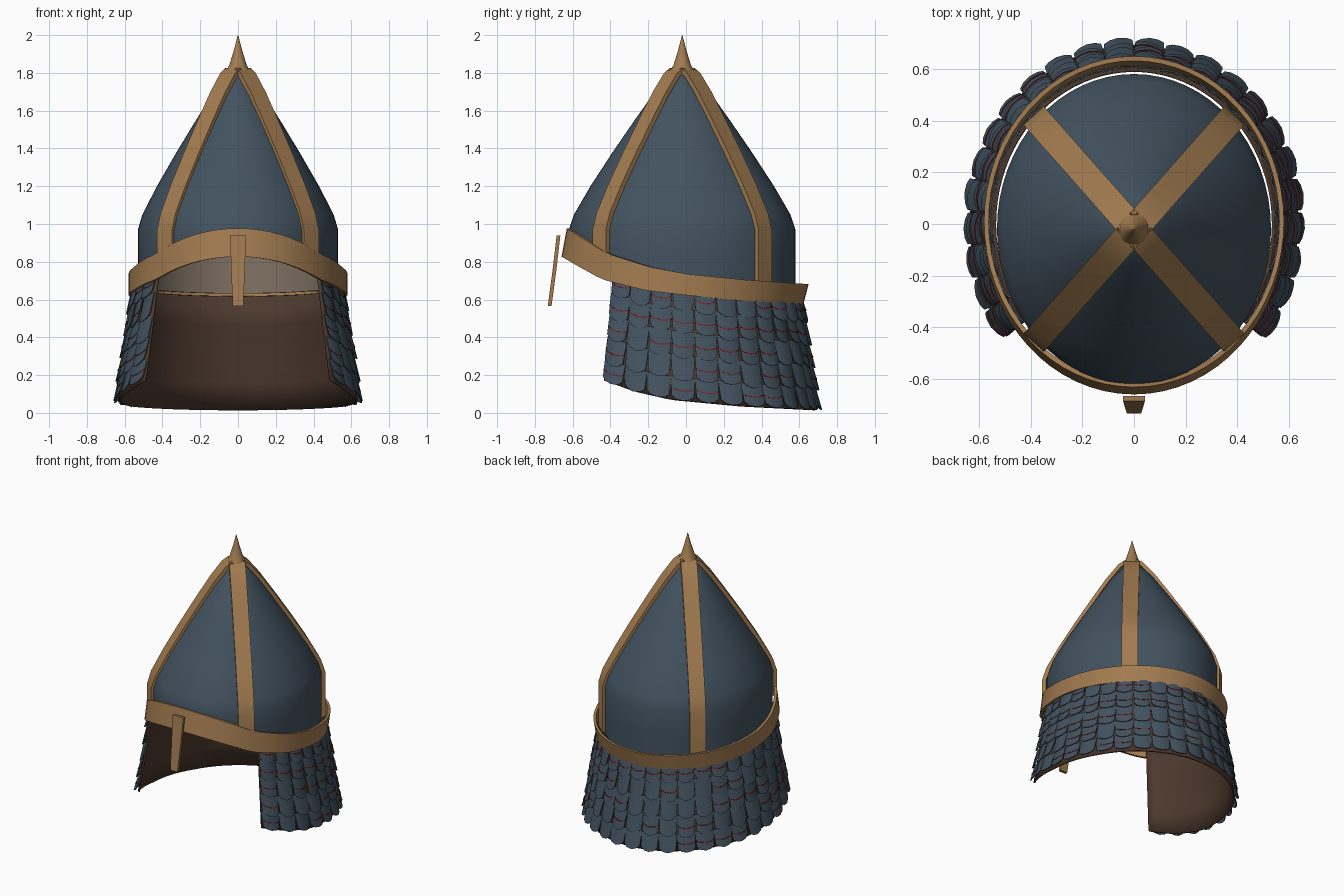
import bpy, bmesh, math, random
from mathutils import Vector

if "Cube" in bpy.data.objects:
    bpy.data.objects.remove(bpy.data.objects["Cube"])

random.seed(4)


def material(name, rgb):
    m = bpy.data.materials.new(name)
    m.diffuse_color = (*rgb, 1)
    m.use_nodes = True
    m.node_tree.nodes["Principled BSDF"].inputs["Base Color"].default_value = m.diffuse_color
    return m


STEEL = material("blue_steel", (0.055, 0.085, 0.115))
BRASS = material("aged_brass", (0.36, 0.2, 0.08))
LEATHER = material("dark_leather", (0.075, 0.042, 0.027))
LINING = material("pale_lining", (0.22, 0.17, 0.13))
CORD = material("red_cord", (0.22, 0.01, 0.012))


def finish(name, bm, mat, angle=35, thickness=0):
    bmesh.ops.recalc_face_normals(bm, faces=bm.faces)
    me = bpy.data.meshes.new(name)
    bm.to_mesh(me)
    bm.free()
    ob = bpy.data.objects.new(name, me)
    bpy.context.collection.objects.link(ob)
    me.materials.append(mat)
    bpy.ops.object.select_all(action='DESELECT')
    ob.select_set(True)
    bpy.context.view_layer.objects.active = ob
    bpy.ops.object.shade_smooth_by_angle(angle=math.radians(angle))
    if thickness:
        mod = ob.modifiers.new("thickness", 'SOLIDIFY')
        mod.thickness = thickness
        mod.offset = -1
    return ob


def grid(bm, rows, closed=False):
    """Skin a list of equally long point rows."""
    vs = [[bm.verts.new(p) for p in row] for row in rows]
    n = len(rows[0])
    for a, b in zip(vs, vs[1:]):
        for i in range(n if closed else n - 1):
            j = (i + 1) % n
            bm.faces.new((a[i], a[j], b[j], b[i]))
    return vs


def sweep(bm, rings, closed=False):
    """Skin four-cornered sections along a path."""
    vs = grid(bm, rings + ([rings[0]] if closed else []), True)
    if closed:
        bmesh.ops.remove_doubles(bm, verts=bm.verts[:], dist=1e-5)
    else:
        bm.faces.new(vs[0])
        bm.faces.new(vs[-1])


def interp(table, x):
    if x <= table[0][0]:
        return table[0][1]
    for (x0, y0), (x1, y1) in zip(table, table[1:]):
        if x <= x1:
            return y0 + (y1 - y0) * (x - x0) / (x1 - x0)
    return table[-1][1]


# Height of the tilted brow band, and of the neck guard hem, by depth
BAND_Z = [(-.65, .905), (-.55, .845), (-.43, .775), (-.2, .71), (0, .68), (.3, .65), (.64, .627)]
HEM_Z = [(-.46, .18), (-.28, .115), (-.08, .07), (.3, .035), (.70, .015)]
# Bowl profile: share of full radius, height
PROFILE = [(1, .97), (.955, 1.05), (.81, 1.2), (.62, 1.375), (.42, 1.55),
           (.26, 1.685), (.12, 1.785), (.05, 1.81)]
RX, RY, CY = .53, .60, -.02


# Bowl and its lining
def bowl(name, k, mat):
    bm = bmesh.new()
    ts = [2 * math.pi * i / 64 for i in range(64)]
    rows = []
    for f in (0, .5):
        row = []
        for t in ts:
            y = CY + RY * k * math.sin(t)
            zb = interp(BAND_Z, y)
            row.append((RX * k * math.cos(t), y, zb + (PROFILE[0][1] - zb) * f))
        rows.append(row)
    for s, z in PROFILE:
        rows.append([(RX * s * k * math.cos(t), CY + RY * s * k * math.sin(t), z - (1 - k) * .8)
                     for t in ts])
    vs = grid(bm, rows, True)
    bm.faces.new(vs[-1])
    return finish(name, bm, mat, 40)


bowl("bowl", 1, STEEL)
bowl("bowl_lining", .975, LINING)

# Four diagonal brass straps
bm = bmesh.new()
for q in range(4):
    t = math.radians(45 + 90 * q)
    full = Vector((RX * math.cos(t), RY * math.sin(t), 0))
    d = full.normalized()
    side = Vector((-d.y, d.x, 0)) * .053
    path = [full + Vector((0, CY, interp(BAND_Z, CY + full.y)))]
    path += [full * s + Vector((0, CY, z)) for s, z in PROFILE]
    rings = []
    for i, p in enumerate(path):
        run = path[min(i + 1, len(path) - 1)] - path[max(i - 1, 0)]
        nrm = (d * run.z - Vector((0, 0, 1)) * run.dot(d)).normalized()
        a, b = p - nrm * .006, p + nrm * .02
        rings.append([a - side, a + side, b + side, b - side])
    sweep(bm, rings)
finish("crossing_straps", bm, BRASS)

# Tilted brow band
bm = bmesh.new()
rings = []
for i in range(64):
    t = 2 * math.pi * i / 64
    c, s = math.cos(t), math.sin(t)
    zc = interp(BAND_Z, .645 * s)
    half = .055 + .02 * max(0, -s)
    ring = []
    for r, up in ((0, -1), (.018, -1), (.018, 1), (0, 1)):
        ring.append(((.562 + r) * c, (.622 + r) * s - .005 + .014 * up, zc + half * up))
    rings.append(ring)
sweep(bm, rings, True)
finish("brow_band", bm, BRASS)

# Nose guard, narrowing towards its lower end
bm = bmesh.new()
sweep(bm, [[(-w, y, z), (w, y, z), (w, y + .02, z), (-w, y + .02, z)]
           for w, y, z in ((.042, -.685, .94), (.036, -.707, .75), (.028, -.732, .565))])
finish("nose_guard", bm, BRASS)

# Top spike
bm = bmesh.new()
rows = [[(r * math.cos(a), CY + r * math.sin(a), z)
         for a in (2 * math.pi * i / 20 for i in range(20))]
        for r, z in ((.07, 1.795), (.058, 1.82), (.045, 1.845), (.022, 1.92), (.001, 2.0))]
vs = grid(bm, rows, True)
bm.faces.new(vs[0])
bm.faces.new(vs[-1])
finish("spike", bm, BRASS)

# Neck guard surface: t runs round the head, v runs from band to hem
T0, T1 = math.radians(-39), math.radians(219)


def guard(t, v, out=0):
    c, s = math.cos(t), math.sin(t)
    z0 = interp(BAND_Z, .62 * s) - .01
    z1 = interp(HEM_Z, .695 * s)
    rx, ry = .545 + .09 * v + out, .60 + .092 * v + out
    return Vector((rx * c, ry * s, z0 + (z1 - z0) * v))


# Leather backing
bm = bmesh.new()
grid(bm, [[guard(T0 + (T1 - T0) * i / 60, v / 4) for i in range(61)] for v in range(5)])
finish("leather_backing", bm, LEATHER, 40, .012)

# Overlapping rounded scale plates with cord lacing
COLS, ROWS = 24, 5
US = [-1, -.6, 0, .6, 1]
WS = [0, .35, .7, 1]
STEP = (T1 - T0) / COLS
plates, cords = bmesh.new(), bmesh.new()
for r in range(ROWS):
    for c in range(COLS):
        tm = T0 + STEP * (c + .5)
        tilt = random.uniform(-.006, .006)
        lift = random.uniform(.008, .016)
        drop = random.uniform(.215, .24) if r < ROWS - 1 else .2

        def point(u, w, extra=0):
            v = r / ROWS + w * drop * (1 - .2 * abs(u) ** 2.5)
            out = .006 + lift * w + .010 * (1 - u * u) + tilt * u + extra
            narrow = .5 - .05 * w
            return guard(tm + u * STEP * narrow, v, out)

        outer = [[point(u, w) for u in US] for w in WS]
        inner = [[point(u, w, -.006) for u in US] for w in WS]
        a, b = grid(plates, outer), grid(plates, inner)
        n = len(US)
        rim = ([(0, i) for i in range(n)] + [(j, n - 1) for j in range(1, len(WS))]
               + [(len(WS) - 1, i) for i in range(n - 2, -1, -1)]
               + [(j, 0) for j in range(len(WS) - 2, 0, -1)])
        for (j, i), (l, k) in zip(rim, rim[1:] + rim[:1]):
            plates.faces.new((a[j][i], a[l][k], b[l][k], b[j][i]))

        # One cord segment across the plate, skipped here and there
        if random.random() < .6:
            sweep(cords, [[point(u, w, e) for w, e in ((.56, -.002), (.60, -.002), (.60, .003), (.56, .003))]
                          for u in US])
finish("scale_plates", plates, STEEL, 40)
finish("cord_lacing", cords, CORD)
